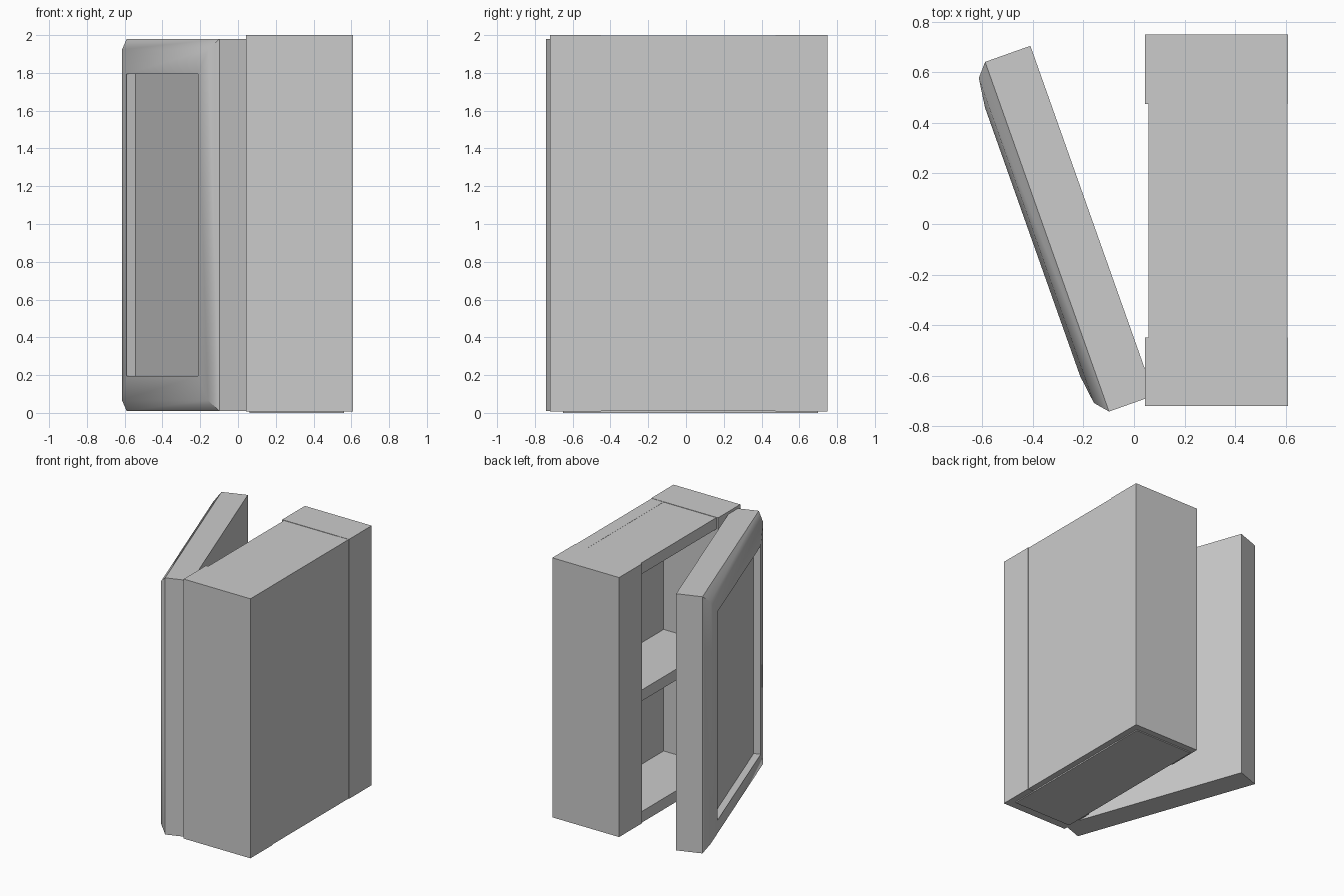
import bpy, bmesh
from mathutils import Matrix, Vector

if "Cube" in bpy.data.objects:
    bpy.data.objects.remove(bpy.data.objects["Cube"])


def link(name, bm, matrix=None):
    bmesh.ops.recalc_face_normals(bm, faces=bm.faces)
    me = bpy.data.meshes.new(name)
    bm.to_mesh(me)
    bm.free()
    ob = bpy.data.objects.new(name, me)
    bpy.context.collection.objects.link(ob)
    if matrix:
        ob.matrix_world = matrix
    return ob


def box(name, x, y, z):
    bm = bmesh.new()
    bmesh.ops.create_cube(bm, size=1)
    for v in bm.verts:
        v.co = [(r[0] + r[1]) / 2 + c * (r[1] - r[0]) for r, c in zip((x, y, z), v.co)]
    return link(name, bm)


# Cabinet: thick side posts, back panel, and horizontal boards
Y0, Y1 = -0.45, 0.475
box("side_post_front", (0.043, 0.61), (-0.72, Y0), (0.008, 2.0))
box("side_post_rear", (0.043, 0.61), (Y1, 0.75), (0.008, 2.0))
box("back_panel", (0.505, 0.607), (Y0, Y1), (0.01, 1.998))
for name, z0, z1 in (("top_board", 1.91, 1.997), ("shelf", 0.935, 1.02),
                     ("bottom_board", 0.011, 0.087)):
    box(name, (0.058, 0.505), (Y0, Y1), (z0, z1))

# Thin base plate under the cabinet
box("base_plate", (0.06, 0.56), (-0.65, 0.70), (0.0, 0.012))

# Open door: concentric rectangles (inset, height) with raised rim and sunk panel
W, Z0, Z1 = 1.468, 0.01, 1.98
rings = [(0, 0), (0, 0.19), (0.052, 0.235), (0.17, 0.251), (0.17, 0.2)]
bm = bmesh.new()
loops = []
for i, h in rings:
    iz = i * 1.09
    loops.append([bm.verts.new(p) for p in (
        (i, h, Z0 + iz), (W - i, h, Z0 + iz), (W - i, h, Z1 - iz), (i, h, Z1 - iz))])
for a, b in zip(loops, loops[1:]):
    for k in range(4):
        n = (k + 1) % 4
        bm.faces.new((a[k], a[n], b[n], b[k]))
bm.faces.new(loops[0])
bm.faces.new(loops[-1])

# Door axes: along its width, outwards, up
along = Vector((0.334, -0.9426, 0))
out = Vector((-0.9426, -0.334, 0))
m = Matrix((along, out, (0, 0, 1))).transposed().to_4x4()
m.translation = (-0.41, 0.705, 0)
bm.transform(m)
door = link("door", bm)
bpy.ops.object.select_all(action='DESELECT')
door.select_set(True)
bpy.context.view_layer.objects.active = door
bpy.ops.object.shade_smooth_by_angle(angle=0.6)
